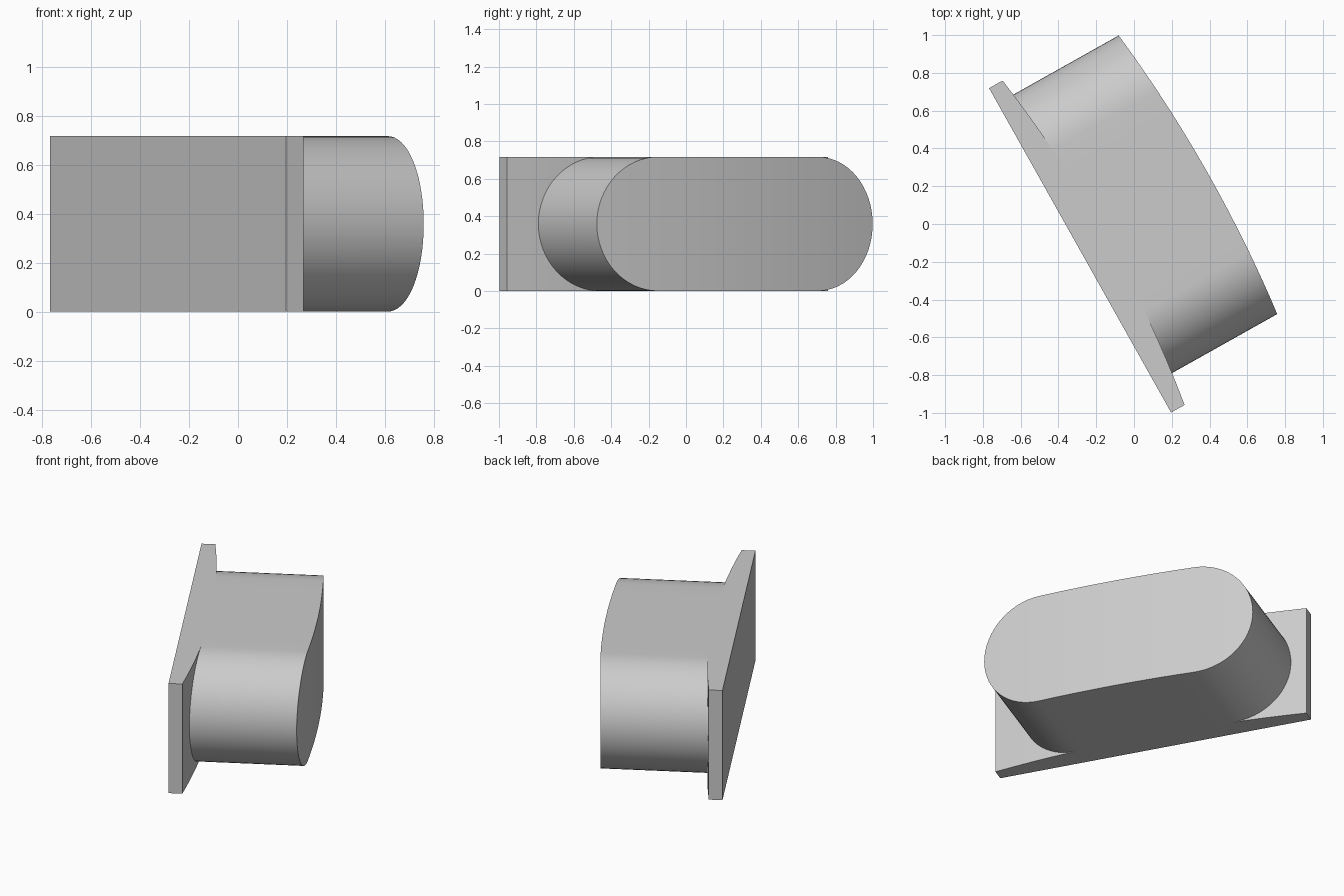
import bpy, bmesh, math

if "Cube" in bpy.data.objects:
    bpy.data.objects.remove(bpy.data.objects["Cube"])

HEIGHT = 0.717
RADIUS = HEIGHT / 2
ANGLE = math.radians(-60.7)
ORIGIN = (-0.2855, -0.1395, 0)

grey = bpy.data.materials.new("plain grey")
grey.diffuse_color = (0.6, 0.6, 0.6, 1)
grey.use_nodes = True
grey.node_tree.nodes["Principled BSDF"].inputs["Base Color"].default_value = grey.diffuse_color


def arc(u, mid, r):
    """Distance from the flat back of a shallow cylinder at position u."""
    return mid - r + math.sqrt(r * r - u * u)


def plate_front(u):
    return arc(u, 0.156, 6.6)


def boss_front(u):
    return arc(u, 0.79, 7.235)


def finish(name, bm):
    bmesh.ops.recalc_face_normals(bm, faces=bm.faces)
    mesh = bpy.data.meshes.new(name)
    bm.to_mesh(mesh)
    bm.free()
    mesh.materials.append(grey)
    ob = bpy.data.objects.new(name, mesh)
    ob.location = ORIGIN
    ob.rotation_euler.z = ANGLE
    bpy.context.collection.objects.link(ob)
    bpy.ops.object.select_all(action='DESELECT')
    ob.select_set(True)
    bpy.context.view_layer.objects.active = ob
    bpy.ops.object.shade_smooth_by_angle(angle=math.radians(30))


# Back plate: flat back, shallow curved front, extruded upward
half, steps = 0.9845, 16
profile = [(-half, 0), (half, 0)]
for i in range(steps + 1):
    u = half - 2 * half * i / steps
    profile.append((u, plate_front(u)))
bm = bmesh.new()
face = bm.faces.new([bm.verts.new((u, n, 0)) for u, n in profile])
ext = bmesh.ops.extrude_face_region(bm, geom=[face])
bmesh.ops.translate(bm, vec=(0, 0, HEIGHT),
                    verts=[v for v in ext["geom"] if isinstance(v, bmesh.types.BMVert)])
finish("back_plate", bm)

# Boss: round-ended slot outline standing off the plate, with a curved front
left, right = -0.892, 0.805
c0, c1 = left + RADIUS, right - RADIUS
columns = []                       # (u, half height) along the slot
for i in range(17):
    a = math.pi / 2 * i / 16
    columns.append((c0 - RADIUS * math.cos(a), RADIUS * math.sin(a)))
columns += [(c0 + (c1 - c0) * i / 8, RADIUS) for i in range(1, 8)]
for i in range(17):
    a = math.pi / 2 * i / 16
    columns.append((c1 + RADIUS * math.sin(a), RADIUS * math.cos(a)))

bm = bmesh.new()
rings = []
for u, h in columns:
    back, front = plate_front(u) - 0.01, boss_front(u)
    rings.append([bm.verts.new((u, n, RADIUS + z))
                  for n, z in ((back, -h), (front, -h), (front, h), (back, h))])
for a, b in zip(rings, rings[1:]):
    for k in range(4):
        m = (k + 1) % 4
        bm.faces.new((a[k], a[m], b[m], b[k]))
bmesh.ops.remove_doubles(bm, verts=bm.verts, dist=1e-5)
finish("boss", bm)
